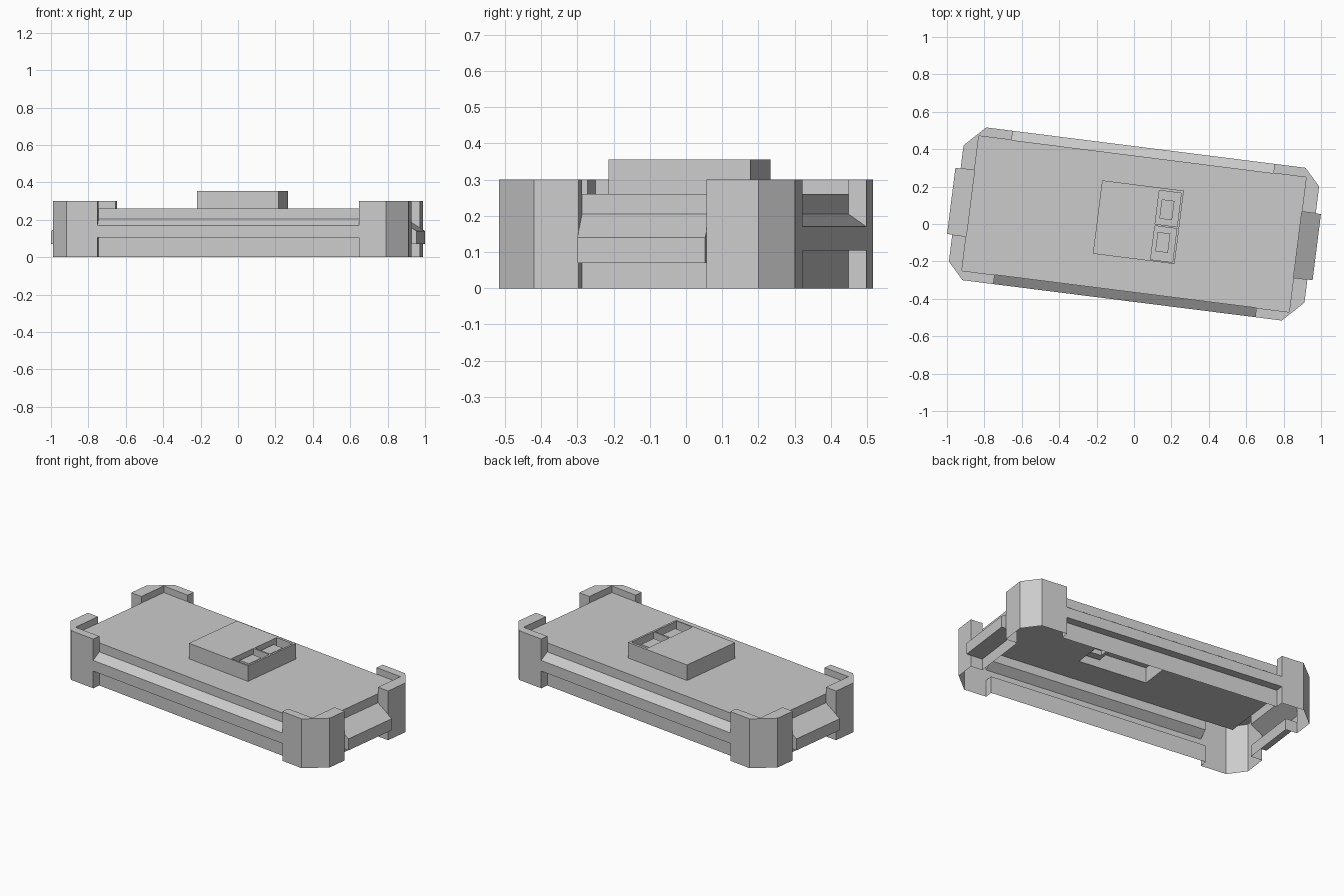
import bpy, bmesh, math
from mathutils import Vector, Matrix

if "Cube" in bpy.data.objects:
    bpy.data.objects.remove(bpy.data.objects["Cube"], do_unlink=True)

YAW = math.radians(-7.2)
HALF_TURN = Matrix.Rotation(math.pi, 3, 'Z')

grey = bpy.data.materials.new("plain_grey")
grey.use_nodes = True
grey.diffuse_color = (0.6, 0.6, 0.6, 1)
grey.node_tree.nodes["Principled BSDF"].inputs["Base Color"].default_value = (0.6, 0.6, 0.6, 1)


def build(name, faces, turned=False):
    """Weld a list of polygons into one thin-walled part."""
    bm = bmesh.new()
    for face in faces:
        points = [Vector(p) for p in face]
        if turned:
            points = [HALF_TURN @ p for p in points]
        bm.faces.new([bm.verts.new(p) for p in points])
    bmesh.ops.remove_doubles(bm, verts=bm.verts, dist=1e-5)
    mesh = bpy.data.meshes.new(name)
    bm.to_mesh(mesh)
    bm.free()
    mesh.materials.append(grey)
    obj = bpy.data.objects.new(name, mesh)
    obj.rotation_euler.z = YAW
    bpy.context.collection.objects.link(obj)


def sweep(path, offset):
    """Pull an open path sideways into a strip of quads."""
    path, offset = [Vector(p) for p in path], Vector(offset)
    return [[a, b, b + offset, a + offset] for a, b in zip(path, path[1:])]


def loft(levels, cap=False):
    """Join a series of (rectangle, height) loops."""
    loops = [[(x0, y0, z), (x1, y0, z), (x1, y1, z), (x0, y1, z)]
             for (x0, x1, y0, y1), z in levels]
    faces = []
    for a, b in zip(loops, loops[1:]):
        for i in range(4):
            j = (i + 1) % 4
            faces.append([a[i], a[j], b[j], b[i]])
    return faces + ([loops[-1]] if cap else [])


# Main dimensions
DX, DY, DECK = 0.882, 0.363, 0.26        # deck half sizes and height
GX, GY, TOP = 0.957, 0.413, 0.30         # corner guard half sizes and height
RX, RY = 0.705, 0.178                    # half lengths of the side and end rails
TIP = 0.985                              # reach of the end rails

# Deck with a hollow raised box
box = (-0.198, 0.242, -0.185, 0.21)
BOX_TOP, MID = 0.355, 0.009
build("deck", loft([((-DX, DX, -DY, DY), DECK), (box, DECK)]))
panel = loft([(box, DECK), (box, BOX_TOP)])

# Two pockets in the box, each holding a small block
for v0, v1, p0, p1 in ((box[2], MID, -0.177, 0.004), (MID, box[3], 0.014, 0.195)):
    centre = (p0 + p1) / 2 - 0.004 + (0.012 if p0 < 0 else -0.003)
    pocket = (0.112, 0.23, p0, p1)
    block = (0.131, 0.199, centre - 0.052, centre + 0.052)
    panel += loft([((box[0], box[1], v0, v1), BOX_TOP), (pocket, BOX_TOP),
                   (pocket, 0.305), (block, 0.305), (block, 0.335)], cap=True)
build("raised_box", panel)

# Ridged rails along the sides and ends
side = [(DY, DECK), (DY, 0.205), (GY, 0.17), (GY, 0.105), (DY, 0.105), (DY, 0)]
end = [(DX, DECK), (DX, 0.205), (TIP, 0.14), (TIP, 0.07), (DX, 0.07), (DX, 0)]
side_faces = sweep([(RX, y, z) for y, z in side], (-2 * RX, 0, 0))
end_faces = sweep([(x, -RY, z) for x, z in end], (0, 2 * RY, 0))
slope_z = 0.205 - 0.065 * (GX - DX) / (TIP - DX)
cap = [(GX, 0.07), (TIP, 0.07), (TIP, 0.14), (GX, slope_z)]
end_faces.append([(x, -RY, z) for x, z in cap])
end_faces.append([(x, RY, z) for x, z in reversed(cap)])
for turned in (False, True):
    build("front_side_rail" if turned else "back_side_rail", side_faces, turned)
    build("right_end_rail" if turned else "left_end_rail", end_faces, turned)


def corner_guard(cut_x, cut_y, flip):
    """Chamfered hollow corner with an L-shaped rim."""
    outer = [(RX, GY), (cut_x, GY), (GX, cut_y), (GX, RY)]
    inner = [(DX, RY), (DX, DY), (RX, DY)]
    faces = sweep([(x, y, TOP) for x, y in outer], (0, 0, -TOP))
    faces += sweep([(x, y, TOP) for x, y in inner], (0, 0, DECK - TOP))
    faces.append([(x, y, TOP) for x, y in reversed(outer + inner)])
    # End walls above and below the rail ridges
    for low in ([(DY, 0.205), (GY, 0.17), (GY, TOP), (DY, TOP)],
                [(DY, 0), (GY, 0), (GY, 0.105), (DY, 0.105)]):
        faces.append([(RX, y, z) for y, z in reversed(low)])
    for low in ([(DX, 0.205), (GX, slope_z), (GX, TOP), (DX, TOP)],
                [(DX, 0), (GX, 0), (GX, 0.07), (DX, 0.07)]):
        faces.append([(x, RY, z) for x, z in low])
    if flip:
        faces = [[(p[0], -p[1], p[2]) for p in reversed(f)] for f in faces]
    return faces


# Four corner guards, opposite ones alike
for turned in (False, True):
    build("front_right_guard" if turned else "back_left_guard",
          corner_guard(0.872, 0.323, False), turned)
    build("back_right_guard" if turned else "front_left_guard",
          corner_guard(0.849, 0.302, True), turned)
